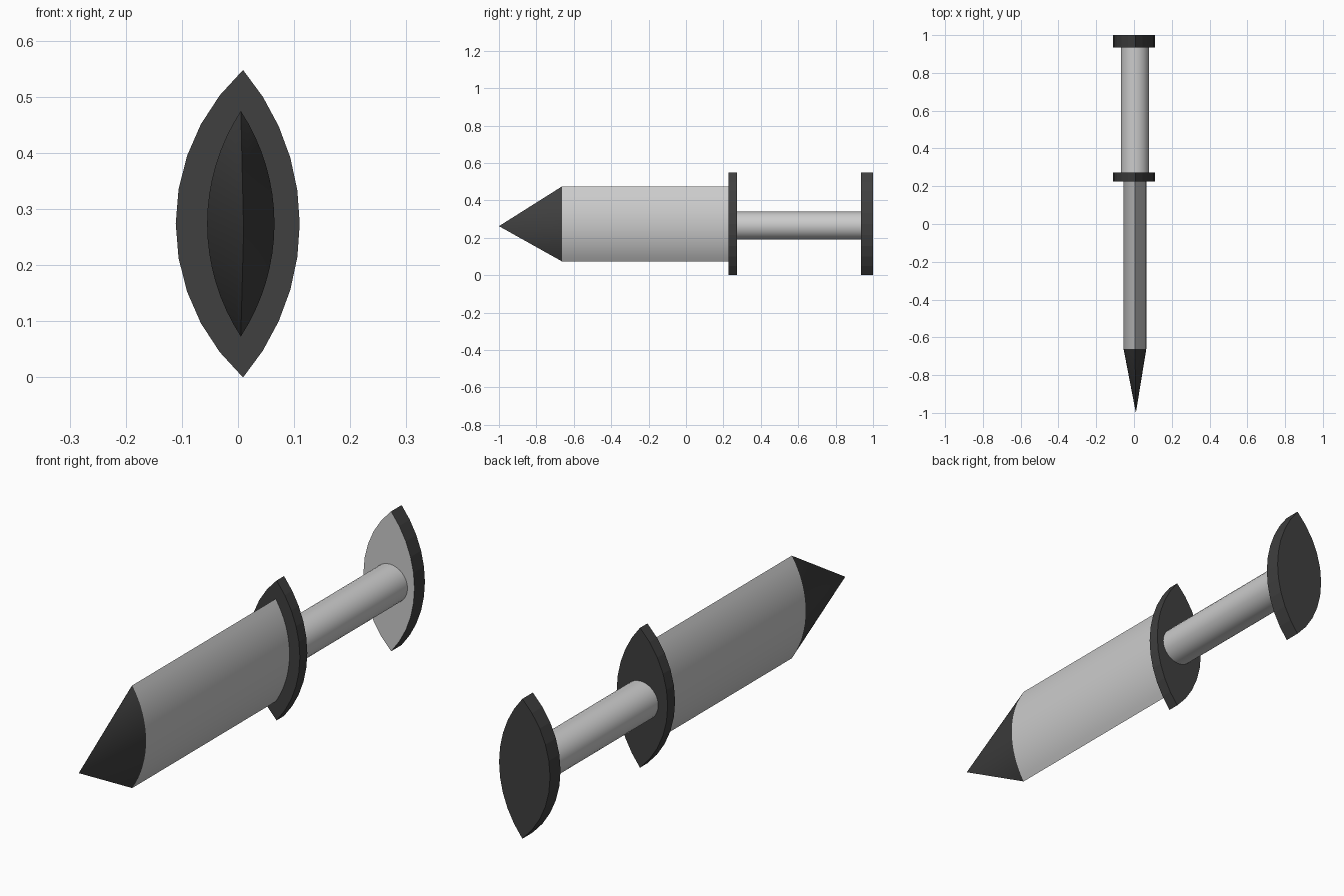
import bpy, bmesh, math

if "Cube" in bpy.data.objects:
    bpy.data.objects.remove(bpy.data.objects["Cube"])

dark = bpy.data.materials.new("dark")
dark.diffuse_color = (0.05, 0.05, 0.05, 1)
dark.use_nodes = True
dark.node_tree.nodes["Principled BSDF"].inputs["Base Color"].default_value = dark.diffuse_color
grey = bpy.data.materials.new("grey")
grey.diffuse_color = (0.8, 0.8, 0.8, 1)
grey.use_nodes = True
grey.node_tree.nodes["Principled BSDF"].inputs["Base Color"].default_value = grey.diffuse_color


def arc(cx, cz, half, bulge, seg, side):
    """Circular arc between the two tips, bulging toward side (+1 / -1) in x."""
    r = (half ** 2 + bulge ** 2) / (2 * abs(bulge))
    a = math.asin(half / r)
    angles = [-a + 2 * a * i / seg for i in range(seg)]
    return [(cx + side * (r * math.cos(t) - r + bulge), cz + side * r * math.sin(t))
            for t in angles]


def lens(cx, cz, half, left, right, seg):
    return arc(cx, cz, half, right, seg, 1) + arc(cx, cz, half, left, seg, -1)


def finish(name, bm, mat, angle):
    bmesh.ops.recalc_face_normals(bm, faces=bm.faces)
    me = bpy.data.meshes.new(name)
    bm.to_mesh(me)
    bm.free()
    ob = bpy.data.objects.new(name, me)
    bpy.context.collection.objects.link(ob)
    if mat:
        me.materials.append(mat)
    bpy.ops.object.select_all(action='DESELECT')
    ob.select_set(True)
    bpy.context.view_layer.objects.active = ob
    bpy.ops.object.shade_smooth_by_angle(angle=math.radians(angle))
    return ob


def prism(name, profile, y0, y1, mat=None, angle=30):
    bm = bmesh.new()
    front = bm.faces.new([bm.verts.new((x, y0, z)) for x, z in profile])
    ext = bmesh.ops.extrude_face_region(bm, geom=[front], use_keep_orig=True)
    for v in ext["geom"]:
        if isinstance(v, bmesh.types.BMVert):
            v.co.y = y1
    return finish(name, bm, mat, angle)


blade_profile = lens(0.005, 0.274, 0.201, 0.06, 0.06, 16)
guard_profile = lens(0.009, 0.274, 0.274, 0.12, 0.101, 10)
rod_profile = [(0.005 + 0.075 * math.cos(math.tau * i / 32),
                0.265 + 0.075 * math.sin(math.tau * i / 32)) for i in range(32)]

# pointed tip
bm = bmesh.new()
ring = [bm.verts.new((x, -0.662, z)) for x, z in blade_profile]
apex = bm.verts.new((0.01, -1.0, 0.262))
for a, b in zip(ring, ring[1:] + ring[:1]):
    bm.faces.new((a, b, apex))
bm.faces.new(ring)
finish("tip", bm, dark, 30)

# body, guard and handle
prism("body", blade_profile, -0.662, 0.226)
prism("guard", guard_profile, 0.226, 0.272, dark, 5)
prism("handle", rod_profile, 0.272, 0.935)

# end cap with a light inner face
cap = prism("end_cap", guard_profile, 0.935, 1.0, dark, 5)
cap.data.materials.append(grey)
for p in cap.data.polygons:
    if p.normal.y < -0.9:
        p.material_index = 1
